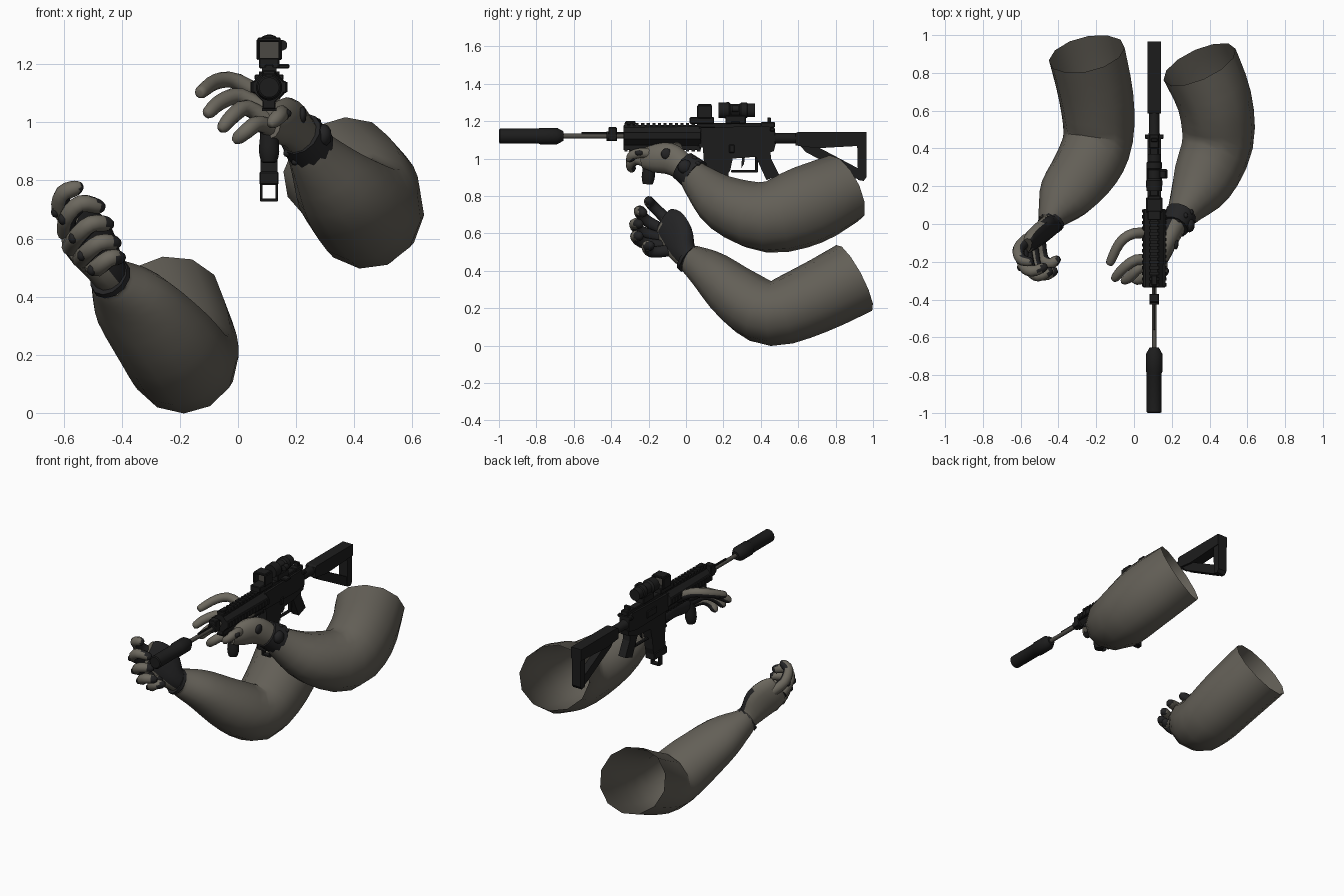
import bpy, bmesh, math
from mathutils import Vector

cube = bpy.data.objects.get("Cube")
if cube:
    bpy.data.objects.remove(cube, do_unlink=True)

def material(name, *rgb):
    m = bpy.data.materials.new(name)
    m.use_nodes = True
    m.diffuse_color = (*rgb, 1)
    m.node_tree.nodes["Principled BSDF"].inputs["Base Color"].default_value = (*rgb, 1)
    return m

SLEEVE = material("sleeve cloth", 0.125, 0.115, 0.095)
TAN = material("glove cloth", 0.15, 0.138, 0.112)
DARK = material("dark glove leather", 0.017, 0.017, 0.018)
GUN = material("black metal", 0.012, 0.012, 0.012)
STEEL = material("barrel steel", 0.08, 0.075, 0.065)
LENS = material("sight glass", 0.07, 0.066, 0.056)
GX, GZ = 0.107, 1.12      # bore line

def finish(name, bm, mat, angle=None):
    bmesh.ops.recalc_face_normals(bm, faces=bm.faces)
    me = bpy.data.meshes.new(name)
    bm.to_mesh(me)
    bm.free()
    me.materials.append(mat)
    ob = bpy.data.objects.new(name, me)
    bpy.context.collection.objects.link(ob)
    if angle:
        bpy.ops.object.select_all(action='DESELECT')
        ob.select_set(True)
        bpy.context.view_layer.objects.active = ob
        bpy.ops.object.shade_smooth_by_angle(angle=math.radians(angle))
    return ob

def box(name, x, y, z, mat=GUN, bevel=0.004):
    """Bevelled box from three (low, high) spans."""
    bm = bmesh.new()
    bmesh.ops.create_cube(bm, size=1)
    for v in bm.verts:
        v.co = [(a + b) / 2 + c * (b - a) for c, (a, b) in zip(v.co, (x, y, z))]
    if bevel:
        bmesh.ops.bevel(bm, geom=bm.edges[:], offset=bevel, segments=1, affect='EDGES')
    return finish(name, bm, mat)

def mid(w, dx=0):
    return (GX + dx - w / 2, GX + dx + w / 2)

def profile(name, pts, width):
    """Side outline in (y, z), extruded across x."""
    bm = bmesh.new()
    f = bm.faces.new([bm.verts.new((GX - width / 2, y, z)) for y, z in pts])
    ext = bmesh.ops.extrude_face_region(bm, geom=[f])
    bmesh.ops.translate(bm, vec=(width, 0, 0),
                        verts=[g for g in ext["geom"] if isinstance(g, bmesh.types.BMVert)])
    return finish(name, bm, GUN)

def bridge(bm, rings):
    for a, b in zip(rings, rings[1:]):
        n = len(a)
        for i in range(n):
            bm.faces.new((a[i], a[(i + 1) % n], b[(i + 1) % n], b[i]))

def lathe(name, pts, mat=GUN, x=GX, z=GZ, sides=20):
    """Turned part along y from (y, radius) pairs."""
    bm = bmesh.new()
    turn = [math.tau * (i + .5) / sides for i in range(sides)]
    rings = [[bm.verts.new((x + r * math.cos(a), y, z + r * math.sin(a))) for a in turn]
             for y, r in pts]
    bridge(bm, rings)
    bm.faces.new(rings[0])
    bm.faces.new(rings[-1])
    return finish(name, bm, mat, 35)

def loft(name, rows, mat, sides=12, steps=3, closed=True):
    """Smooth tube through rows of (x, y, z, half width, half height)."""
    path, last = [], len(rows) - 1
    for i in range(last):
        quad = [rows[max(0, min(last, i + k))] for k in (-1, 0, 1, 2)]
        for t in (s / steps for s in range(steps)):
            path.append([b + 0.5 * ((c - a) * t + (2 * a - 5 * b + 4 * c - d) * t * t
                                    + (3 * b - a - 3 * c + d) * t ** 3) for a, b, c, d in zip(*quad)])
    path.append(rows[-1])
    pos = [Vector(p[:3]) for p in path]
    bm = bmesh.new()
    rings, u = [], None
    for i, p in enumerate(path):
        t = (pos[min(i + 1, len(pos) - 1)] - pos[max(i - 1, 0)]).normalized()
        u = t.cross(Vector((0, 0, 1))) if u is None else u - t * u.dot(t)
        u.normalize()
        v = u.cross(t)
        rings.append([bm.verts.new(pos[i] + u * p[3] * math.cos(a) + v * p[4] * math.sin(a))
                      for a in (math.tau * k / sides for k in range(sides))])
    bridge(bm, rings)
    bm.faces.new(rings[0])
    if closed:
        bm.faces.new(rings[-1])
    return finish(name, bm, mat, 60)

def palm_side(ob, direction, limit):
    """Dark leather on faces turned to the palm."""
    ob.data.materials.append(DARK)
    for p in ob.data.polygons:
        p.material_index = int(p.normal.dot(Vector(direction).normalized()) > limit)

def finger(name, pts, r, direction, limit):
    rows = [(*p, r * s, r * s) for p, s in zip(pts, (1.1, 1.05, 1, 0.85))]
    a, b = Vector(pts[-2]), Vector(pts[-1])
    rows.append((*(b + (b - a).normalized() * r * 0.7), r * 0.4, r * 0.4))
    palm_side(loft(name, rows, TAN, sides=10), direction, limit)

def blob(name, c, size):
    bm = bmesh.new()
    bmesh.ops.create_icosphere(bm, subdivisions=2, radius=1)
    for v in bm.verts:
        v.co = [a + b * s for a, b, s in zip(c, v.co, size)]
    return finish(name, bm, DARK, 60)

# Sleeves, open at the shoulder
loft("right_sleeve", [(-.44, .01, .465, .066, .075), (-.425, .05, .445, .088, .09),
                      (-.36, .15, .38, .15, .122), (-.25, .30, .25, .178, .16),
                      (-.19, .455, .172, .185, .174), (-.2, .67, .245, .198, .19),
                      (-.25, .9, .362, .205, .2)], SLEEVE, closed=False)
loft("left_sleeve", [(.235, .03, .925, .075, .08), (.275, .085, .865, .10, .105),
                     (.36, .22, .755, .165, .155), (.443, .43, .687, .19, .192),
                     (.427, .65, .75, .198, .215), (.347, .845, .842, .208, .193)], SLEEVE, closed=False)

# Right hand: open, palm turned inward
RP, RL = (1, 0.35, 0), 0.25
palm_side(loft("right_palm", [(-.42, .03, .45, .055, .06), (-.455, -.015, .5, .058, .078),
                              (-.5, -.05, .575, .052, .112), (-.55, -.09, .635, .045, .108),
                              (-.575, -.12, .665, .03, .08)], TAN), RP, RL)
for i, pts in enumerate([
        [(-.565, -.08, .65), (-.61, -.13, .7), (-.6, -.185, .755), (-.555, -.2, .775)],
        [(-.59, -.13, .62), (-.585, -.22, .675), (-.54, -.25, .72), (-.48, -.23, .71)],
        [(-.575, -.13, .57), (-.55, -.24, .61), (-.505, -.275, .65), (-.45, -.25, .65)],
        [(-.54, -.11, .53), (-.52, -.23, .55), (-.475, -.27, .585), (-.425, -.25, .585)],
        [(-.5, -.08, .51), (-.485, -.18, .5), (-.445, -.21, .53), (-.41, -.19, .535)]]):
    finger(f"right_finger_{i}", pts, 0.03, RP, RL)
    blob(f"right_knuckle_{i}", Vector(pts[1]) + Vector((-.018, -.01, -.008)), (.016, .02, .02))
loft("right_wrist_strap", [(-.437, .015, .462, .073, .081), (-.445, .0, .473, .069, .079)], DARK, steps=1)

# Left hand: wrapped around the fore-end
palm_side(loft("left_palm", [(.245, .04, .92, .06, .065), (.21, -.02, .96, .06, .075),
                             (.175, -.09, 1.0, .055, .085), (.14, -.17, 1.0, .05, .075),
                             (.115, -.23, 1.0, .035, .055)], TAN), (-1, .6, .1), .6)
for i, pts in enumerate([
        [(.13, -.05, 1.06), (.0, -.05, 1.14), (-.075, -.1, 1.14), (-.125, -.2, 1.105)],
        [(.11, -.19, 1.03), (.01, -.19, 1.09), (-.06, -.24, 1.07), (-.1, -.285, 1.035)],
        [(.11, -.2, 1.0), (.03, -.23, 1.05), (-.02, -.28, 1.02), (-.05, -.3, .985)],
        [(.13, -.19, .97), (.07, -.26, .995), (.03, -.295, .97), (.0, -.29, .945)],
        [(.14, -.16, 1.02), (.15, -.23, 1.03), (.14, -.28, 1.02), (.12, -.3, 1.0)]]):
    finger(f"left_finger_{i}", pts, 0.027, (-0.2, 1, -0.9), 0.5)
blob("left_hand_pad", (.222, -.105, 1.025), (.014, .03, .03))
blob("left_finger_pad", (.165, -.25, 1.03), (.02, .025, .016))

# Wrist watch
loft("watch_strap", [(.25, .05, .91, .086, .092), (.215, -.015, .96, .074, .084)], DARK, steps=1)
blob("watch_case", (.293, -.005, .955), (.03, .04, .04))
for i in range(12):
    c, s = math.cos(math.tau * i / 12), math.sin(math.tau * i / 12)
    blob(f"strap_bead_{i}", (.235 + .078 * c, .02 + .05 * c, .933 + .08 * s), (.012, .015, .012))

# Muzzle device and barrel
lathe("suppressor", [(-1, .034), (-.995, .04), (-.79, .04), (-.78, .045), (-.69, .045),
                     (-.67, .034), (-.655, .025)])
lathe("barrel", [(-.66, .013), (-.3, .013)], STEEL, sides=12)
box("gas_tube", mid(.01), (-.56, -.3), (1.128, 1.142), bevel=.002)
lathe("front_collar", [(-.425, .026), (-.37, .026)])
box("gas_block", mid(.05), (-.415, -.37), (1.095, 1.168))

# Fore-end with rails on four sides
lathe("fore_end", [(-.335, .052), (.08, .057)], sides=8)
for n, x, z in (("top", mid(.045), (1.155, 1.178)), ("bottom", mid(.045), (1.045, 1.075)),
                ("left", mid(.02, .05), (1.1, 1.142)), ("right", mid(.02, -.05), (1.1, 1.142))):
    box(f"{n}_rail", x, (-.335, .08), z)
for i in range(14):
    span = (-.33 + i * .03, -.313 + i * .03)
    for n, w, z in (("top", .05, (1.175, 1.19)), ("side", .128, (1.104, 1.138)), ("bottom", .05, (1.038, 1.05))):
        box(f"{n}_rail_tooth_{i}", mid(w), span, z, bevel=0)
box("front_sight", mid(.03), (-.325, -.27), (1.18, 1.2))
loft("foregrip", [(GX, -.194, 1.05, .03, .03), (GX, -.198, .97, .03, .03),
                  (GX, -.202, .9, .035, .035), (GX, -.205, .862, .026, .026)], GUN)

# Receiver
profile("upper_receiver", [(.07, 1.06), (.07, 1.165), (.44, 1.175), (.475, 1.15),
                           (.475, 1.07), (.4, 1.055)], .07)
profile("lower_receiver", [(.09, 1.06), (.48, 1.08), (.47, 1.04), (.38, 1.01), (.25, 1.0),
                           (.235, .93), (.1, .925)], .06)
profile("trigger", [(.3, 1.01), (.315, 1.01), (.31, .97), (.295, .95)], .012)
profile("pistol_grip", [(.365, 1.03), (.45, 1.05), (.455, 1.0), (.5, .91), (.43, .885), (.4, .95)], .05)
for name, x, y, z in (
        ("receiver_rail", mid(.045), (.07, .45), (1.165, 1.19)),
        ("ejection_cover", mid(.01, -.037), (.2, .3), (1.09, 1.135)),
        ("bolt_catch", mid(.012, .034), (.23, .26), (1.03, 1.075)),
        ("charging_handle", mid(.1), (.45, .475), (1.145, 1.165)),
        ("trigger_guard", mid(.022), (.24, .385), (.925, .938)),
        ("guard_rear", mid(.022), (.37, .385), (.925, 1.02)),
        ("rear_sight", mid(.05), (.4, .475), (1.165, 1.195)),
        ("rear_aperture", mid(.035), (.435, .455), (1.19, 1.22))):
    box(name, x, y, z)

# Magazine with pull loop
profile("magazine", [(.105, .95), (.23, .95), (.225, .86), (.205, .785), (.085, .785), (.1, .87)], .058)
box("magazine_sleeve", mid(.066), (.085, .215), (.785, .83))
for n, s in (("left", 1), ("right", -1)):
    box(f"{n}_loop_side", mid(.009, s * .027), (.13, .165), (.735, .79), bevel=.002)
box("loop_base", mid(.062), (.13, .165), (.728, .738), bevel=.002)

# Stock
lathe("buffer_tube", [(.47, .033), (.485, .028), (.64, .028)], z=1.108)
profile("stock_body", [(.585, 1.07), (.585, 1.135), (.6, 1.142), (.965, 1.142), (.965, 1.07), (.7, 1.055)], .07)
profile("stock_butt", [(.915, 1.08), (.965, 1.08), (.965, .9), (.95, .88), (.92, .885)], .06)
profile("stock_strut", [(.605, 1.075), (.68, 1.075), (.925, .945), (.925, .89), (.9, .895), (.64, 1.035)], .045)

# Holographic sight
box("sight_base", mid(.07), (.02, .15), (1.185, 1.222))
for n, s in (("left", 1), ("right", -1)):
    box(f"{n}_hood_side", mid(.012, s * .038), (.06, .14), (1.215, 1.285))
box("hood_top", mid(.08), (.065, .135), (1.277, 1.292))
box("sight_window", mid(.066), (.1, .105), (1.22, 1.28), LENS, 0)

# Magnifier
lathe("magnifier", [(.175, .042), (.23, .044), (.24, .034), (.285, .034), (.295, .042),
                    (.325, .042), (.33, .036), (.37, .036)], z=1.258)
box("magnifier_mount", mid(.06), (.21, .32), (1.185, 1.23))
box("mount_lever", mid(.05, .045), (.24, .29), (1.185, 1.2))
lathe("adjust_knob", [(.245, .018), (.28, .018)], x=GX + .045, z=1.265, sides=12)
